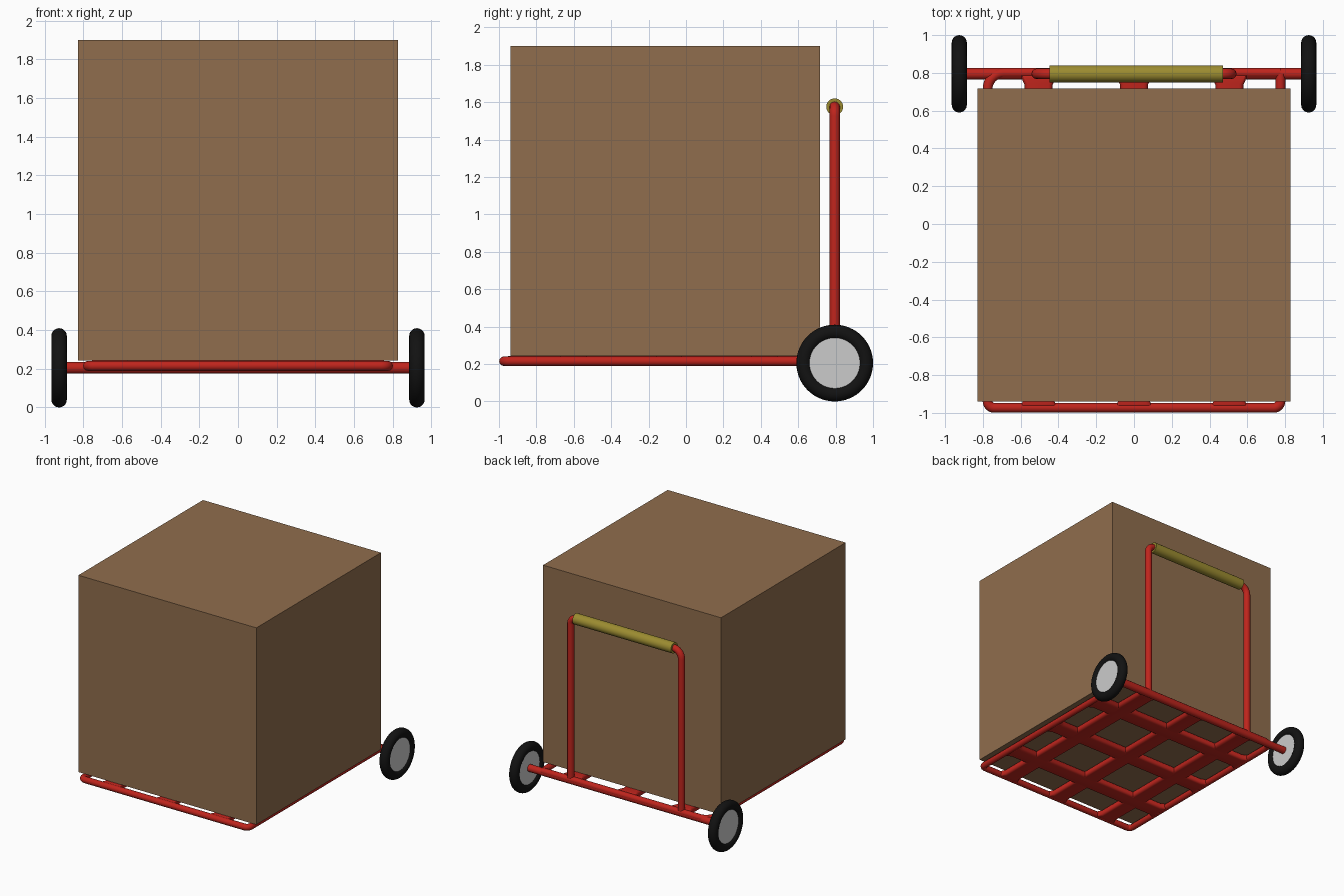
import bpy, bmesh, math
from mathutils import Vector

if "Cube" in bpy.data.objects:
    bpy.data.objects.remove(bpy.data.objects["Cube"])


def material(name, rgb):
    m = bpy.data.materials.new(name)
    m.diffuse_color = (*rgb, 1)
    m.use_nodes = True
    m.node_tree.nodes["Principled BSDF"].inputs["Base Color"].default_value = m.diffuse_color
    return m


RED = material("red_paint", (0.52, 0.018, 0.012))
BROWN = material("cardboard", (0.28, 0.155, 0.075))
OLIVE = material("grip_olive", (0.33, 0.26, 0.03))
BLACK = material("rubber", (0.006, 0.006, 0.006))


def finish(ob, name, mat=None, smooth=True):
    ob.name = name
    if mat:
        ob.data.materials.append(mat)
    if smooth:
        bpy.ops.object.select_all(action='DESELECT')
        ob.select_set(True)
        bpy.context.view_layer.objects.active = ob
        bpy.ops.object.shade_smooth_by_angle(angle=math.radians(40))
    return ob


def cylinder_x(name, r, x0, x1, y, z, mat=None, sides=32):
    bpy.ops.mesh.primitive_cylinder_add(
        vertices=sides, radius=r, depth=x1 - x0,
        location=((x0 + x1) / 2, y, z), rotation=(0, math.pi / 2, 0))
    return finish(bpy.context.object, name, mat)


def tube(name, corners, r, mat):
    # corners: (point, bend radius); bends are replaced by smooth arcs
    pts = []
    for i, (p, bend) in enumerate(corners):
        p = Vector(p)
        if bend == 0:
            pts.append(p)
            continue
        a = p + (Vector(corners[i - 1][0]) - p).normalized() * bend
        b = p + (Vector(corners[i + 1][0]) - p).normalized() * bend
        c = a + b - p
        for k in range(9):
            t = k / 8 * math.pi / 2
            pts.append(c + (a - c) * math.cos(t) + (b - c) * math.sin(t))
    cu = bpy.data.curves.new(name, 'CURVE')
    cu.dimensions = '3D'
    cu.bevel_depth = r
    cu.bevel_resolution = 4
    cu.use_fill_caps = True
    sp = cu.splines.new('POLY')
    sp.points.add(len(pts) - 1)
    for q, p in zip(sp.points, pts):
        q.co = (*p, 1)
    ob = bpy.data.objects.new(name, cu)
    bpy.context.collection.objects.link(ob)
    bpy.ops.object.select_all(action='DESELECT')
    ob.select_set(True)
    bpy.context.view_layer.objects.active = ob
    bpy.ops.object.convert(target='MESH')
    return finish(bpy.context.object, name, mat)


def slat(name, half_len, centre, along_y):
    # flat bar flared where it meets the frame, with rounded long edges
    w, f, h = 0.074, 0.1, 0.027
    q = half_len - 0.055
    outline = [(-half_len, -f), (-q, -w), (q, -w), (half_len, -f),
               (half_len, f), (q, w), (-q, w), (-half_len, f)]
    bm = bmesh.new()
    face = bm.faces.new([bm.verts.new((u, v, -h)) for u, v in outline])
    ext = bmesh.ops.extrude_face_region(bm, geom=[face])
    top = [g for g in ext["geom"] if isinstance(g, bmesh.types.BMVert)]
    bmesh.ops.translate(bm, verts=top, vec=(0, 0, 2 * h))
    bmesh.ops.recalc_face_normals(bm, faces=bm.faces)
    edges = [e for e in bm.edges
             if abs(e.verts[0].co.z - e.verts[1].co.z) < 1e-6]
    bmesh.ops.bevel(bm, geom=edges, offset=0.022, segments=4,
                    profile=0.5, affect='EDGES')
    me = bpy.data.meshes.new(name)
    bm.to_mesh(me)
    bm.free()
    ob = bpy.data.objects.new(name, me)
    bpy.context.collection.objects.link(ob)
    ob.location = centre
    ob.rotation_euler.z = math.pi / 2 if along_y else 0
    finish(ob, name, RED)


AY, AZ, FZ = 0.795, 0.205, 0.215

# Carried box
bpy.ops.mesh.primitive_cube_add(size=1.656, location=(0, -0.111, 1.072))
finish(bpy.context.object, "cargo_box", BROWN, smooth=False)

# Wheels and axle
cylinder_x("axle", 0.03, -0.915, 0.915, AY, AZ, RED)
for side, s in (("left", -1), ("right", 1)):
    x = 0.925 * s
    bpy.ops.mesh.primitive_torus_add(
        major_segments=64, minor_segments=20, major_radius=0.165,
        minor_radius=0.04, location=(x, AY, AZ),
        rotation=(0, math.pi / 2, 0))
    finish(bpy.context.object, side + "_tyre", BLACK)
    cylinder_x(side + "_hub", 0.138, x - 0.026, x + 0.026, AY, AZ, sides=48)

# Platform frame
tube("platform_frame", [
    ((0.775, AY, FZ), 0), ((0.775, -0.973, FZ), 0.035),
    ((-0.775, -0.973, FZ), 0.035), ((-0.775, AY + 0.005, FZ), 0.085),
    ((0.775, AY + 0.005, FZ), 0)], 0.026, RED)

# Platform lattice
for i in (-1, 0, 1):
    slat(f"long_slat_{i + 2}", 0.882, (0.505 * i, -0.09, FZ), True)
    slat(f"cross_slat_{i + 2}", 0.775, (0, -0.09 + 0.51 * i, FZ), False)

# Push handle and grip
tube("push_handle", [
    ((-0.515, AY, AZ), 0), ((-0.515, AY, 1.575), 0.075),
    ((0.515, AY, 1.575), 0.05), ((0.515, AY, AZ), 0)], 0.028, RED)
cylinder_x("handle_grip", 0.045, -0.447, 0.47, AY, 1.575, OLIVE)
